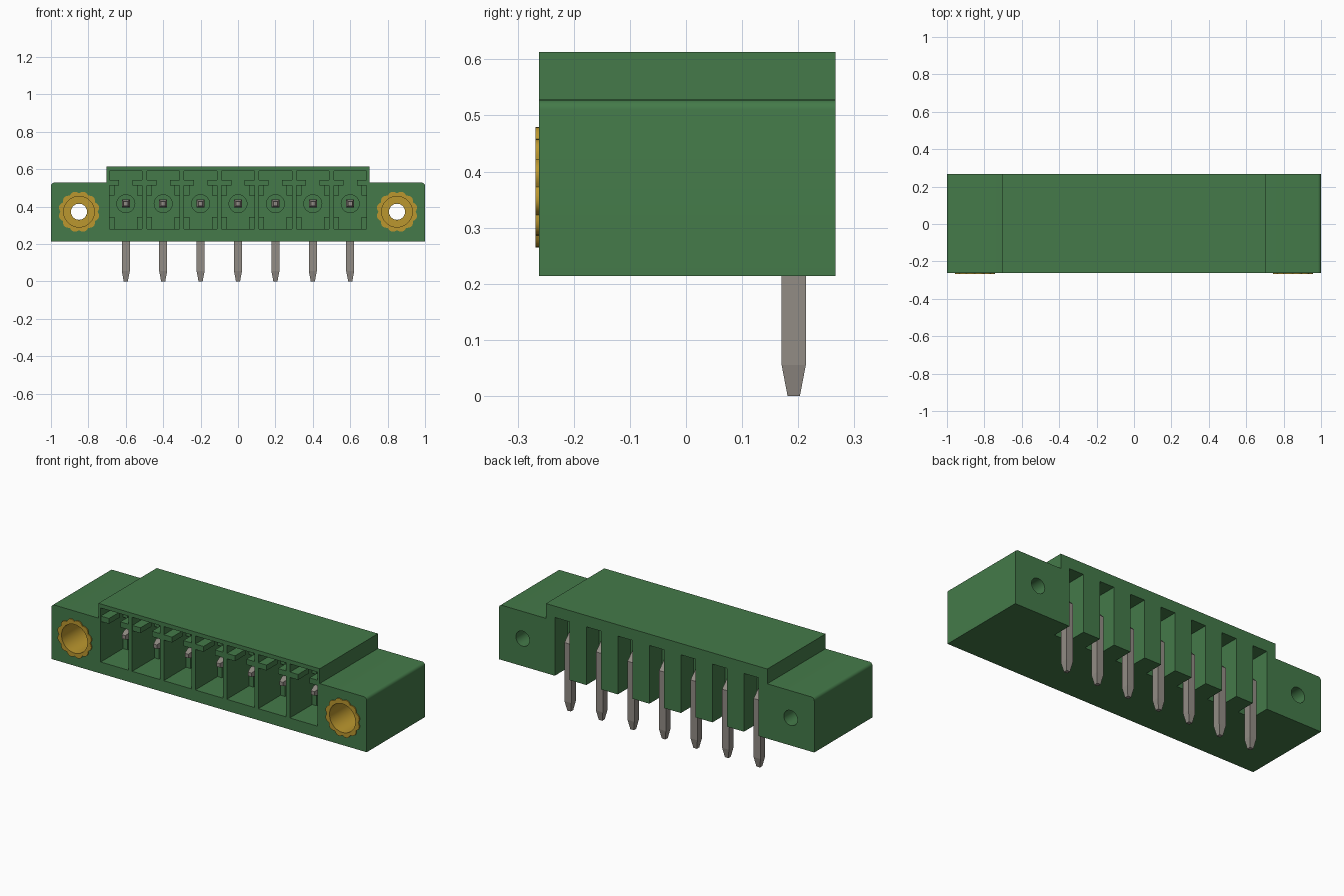
import bpy, bmesh, math

if "Cube" in bpy.data.objects:
    bpy.data.objects.remove(bpy.data.objects["Cube"], do_unlink=True)


def material(name, rgb, metallic=0.0):
    m = bpy.data.materials.new(name)
    m.use_nodes = True
    m.diffuse_color = (*rgb, 1)
    m.node_tree.nodes["Principled BSDF"].inputs["Base Color"].default_value = (*rgb, 1)
    return m


green = material("housing green", (0.058, 0.195, 0.067))
gold = material("insert brass", (0.50, 0.31, 0.028))
steel = material("pin grey", (0.29, 0.265, 0.235))

PITCH = 0.2
SLOTS = [(i - 3) * PITCH for i in range(7)]
FLANGES = (-0.85, 0.85)
FRONT, BACK, FLOOR, SHOULDER, TOP = -0.262, 0.266, 0.214, 0.528, 0.613
PIN_Z, HOLE_Z, CAVITY_BACK = 0.415, 0.372, 0.10


def loft(bm, rings, closed_loop=True, caps=True):
    """Skin a series of equal-length point rings."""
    rows = [[bm.verts.new(p) for p in ring] for ring in rings]
    n = len(rows[0])
    for a, b in zip(rows, rows[1:]):
        for i in range(n):
            bm.faces.new((a[i], a[(i + 1) % n], b[(i + 1) % n], b[i]))
    if caps:
        bm.faces.new(rows[0][::-1])
        bm.faces.new(rows[-1])


def prism(bm, outline, y0, y1):
    """Extrude an (x, z) outline along y."""
    loft(bm, [[(x, y, z) for x, z in outline] for y in (y0, y1)])


def box(bm, x0, x1, y0, y1, z0, z1):
    prism(bm, [(x0, z0), (x1, z0), (x1, z1), (x0, z1)], y0, y1)


def circle(cx, cz, r, n=48):
    return [(cx + r * math.cos(math.tau * i / n), cz + r * math.sin(math.tau * i / n))
            for i in range(n)]


def finish(name, bm, mat=None):
    bmesh.ops.recalc_face_normals(bm, faces=bm.faces)
    me = bpy.data.meshes.new(name)
    bm.to_mesh(me)
    bm.free()
    ob = bpy.data.objects.new(name, me)
    bpy.context.collection.objects.link(ob)
    if mat:
        me.materials.append(mat)
    return ob


def smooth(ob):
    bpy.ops.object.select_all(action="DESELECT")
    ob.select_set(True)
    bpy.context.view_layer.objects.active = ob
    bpy.ops.object.shade_smooth_by_angle(angle=math.radians(30))


def cut(target, bm):
    """Subtract the cutter from the target and throw the cutter away."""
    cutter = finish("cutter", bm)
    cutter.hide_render = True
    mod = target.modifiers.new("cut", "BOOLEAN")
    mod.operation, mod.solver, mod.object = "DIFFERENCE", "EXACT", cutter
    graph = bpy.context.evaluated_depsgraph_get()
    mesh = bpy.data.meshes.new_from_object(target.evaluated_get(graph))
    target.modifiers.clear()
    target.data = mesh
    bpy.data.objects.remove(cutter, do_unlink=True)


# Housing: stepped outline with softly rounded flange corners
R = 0.018
corner = [(1 - R + R * math.cos(a), SHOULDER - R + R * math.sin(a))
          for a in (math.pi / 2 * k / 5 for k in range(6))]
half = [(1, FLOOR)] + corner + [(0.702, SHOULDER), (0.702, TOP)]
bm = bmesh.new()
prism(bm, half + [(-x, z) for x, z in reversed(half)], FRONT, BACK)
housing = finish("housing", bm, green)

# Plug cavities
bm = bmesh.new()
for x in SLOTS:
    box(bm, x - 0.0875, x + 0.0875, FRONT - 0.05, CAVITY_BACK, 0.28, 0.59)
cut(housing, bm)

# Round recess behind each pin
bm = bmesh.new()
for x in SLOTS:
    prism(bm, circle(x, PIN_Z, 0.048, 32), CAVITY_BACK - 0.02, CAVITY_BACK + 0.025)
cut(housing, bm)

# Rear slots, open to the back and below
bm = bmesh.new()
for x in SLOTS:
    box(bm, x - 0.046, x + 0.046, 0.15, BACK + 0.05, FLOOR - 0.05, 0.548)
cut(housing, bm)

# Flange bores: wide in front, narrow at the back
for r, y0, y1 in ((0.086, FRONT - 0.05, 0.12), (0.043, 0.08, BACK + 0.05)):
    bm = bmesh.new()
    for x in FLANGES:
        prism(bm, circle(x, HOLE_Z, r), y0, y1)
    cut(housing, bm)
smooth(housing)

# Coding tabs and guide ribs on both sides of each cavity
tabs, ribs = bmesh.new(), bmesh.new()
for x in SLOTS:
    for s in (-1, 1):
        wall = x + s * 0.09
        box(tabs, *sorted((wall, x + s * 0.036)), FRONT + 0.001, FRONT + 0.1, 0.512, 0.543)
        for z0, z1 in ((0.278, 0.345), (0.46, 0.513)):
            box(ribs, *sorted((wall, x + s * 0.06)), -0.06, CAVITY_BACK + 0.002, z0, z1)
finish("coding_tabs", tabs, green)
finish("guide_ribs", ribs, green)

# Threaded inserts: scalloped collar, bore and bored end
N = 96


def insert_ring(cx, r, y, lobe=0.0):
    ring = []
    for i in range(N):
        a = math.tau * i / N
        rr = r + lobe * abs(math.sin(a * 6))
        ring.append((cx + rr * math.cos(a), y, HOLE_Z + rr * math.sin(a)))
    return ring


for side, cx in zip(("right", "left"), FLANGES):
    bm = bmesh.new()
    loft(bm, [insert_ring(cx, 0.086, 0.115), insert_ring(cx, 0.086, FRONT),
              insert_ring(cx, 0.099, FRONT, 0.011), insert_ring(cx, 0.099, FRONT - 0.006, 0.011),
              insert_ring(cx, 0.082, FRONT - 0.006), insert_ring(cx, 0.082, 0.10),
              insert_ring(cx, 0.043, 0.10), insert_ring(cx, 0.043, 0.115),
              insert_ring(cx, 0.086, 0.115)], caps=False)
    bmesh.ops.remove_doubles(bm, verts=bm.verts, dist=1e-5)
    smooth(finish("insert_" + side, bm, gold))

# Bent square pins with tapered ends: (y, z, half size, points down)
W = 0.0215
PATH = ((-0.18, PIN_Z, 0.011, False), (-0.14, PIN_Z, W, False), (0.168, PIN_Z, W, False),
        (0.192, 0.391, W, True), (0.192, 0.055, W, True), (0.192, 0, 0.011, True))
for k, x in enumerate(SLOTS):
    bm = bmesh.new()
    rings = []
    for y, z, h, down in PATH:
        rings.append([(x + a * h, y + (b * h if down else 0), z + (0 if down else b * h))
                      for a, b in ((-1, -1), (1, -1), (1, 1), (-1, 1))])
    loft(bm, rings)
    finish(f"pin_{k + 1}", bm, steel)
